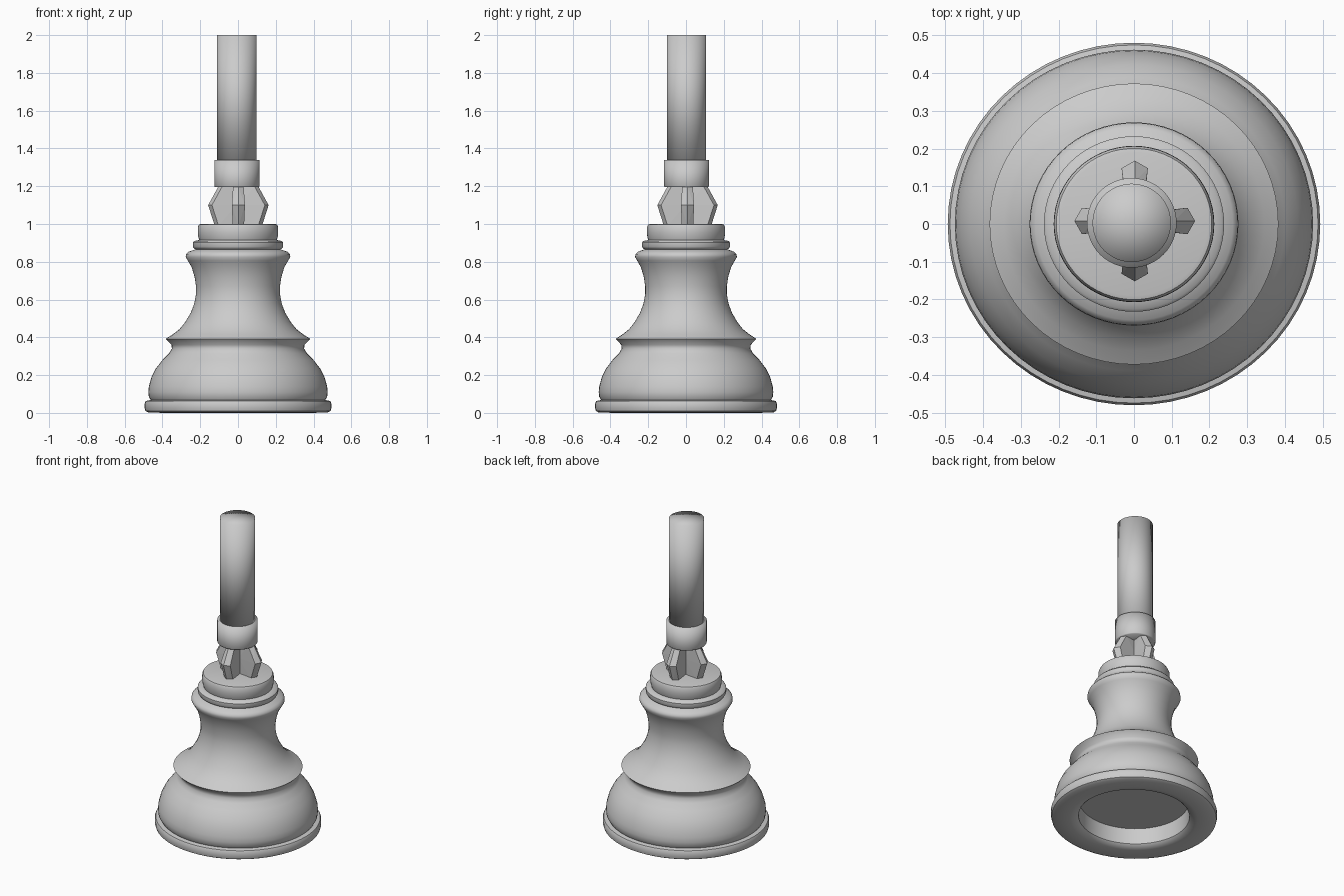
import bpy, bmesh, math
from mathutils import Matrix, Vector

if "Cube" in bpy.data.objects:
    bpy.data.objects.remove(bpy.data.objects["Cube"])


def finish(bm, name, smooth):
    bmesh.ops.remove_doubles(bm, verts=bm.verts, dist=1e-5)
    bmesh.ops.recalc_face_normals(bm, faces=bm.faces)
    me = bpy.data.meshes.new(name)
    bm.to_mesh(me)
    bm.free()
    ob = bpy.data.objects.new(name, me)
    bpy.context.collection.objects.link(ob)
    bpy.context.view_layer.objects.active = ob
    ob.select_set(True)
    if smooth:
        bpy.ops.object.shade_smooth_by_angle(angle=math.radians(smooth))
    ob.select_set(False)
    return ob


def lathe(name, profile, center=(0, 0), yscale=1.0, n=64, smooth=40):
    bm = bmesh.new()
    vs = [bm.verts.new((r, 0, z)) for r, z in profile]
    es = [bm.edges.new(p) for p in zip(vs, vs[1:])]
    bmesh.ops.spin(bm, geom=vs + es, cent=(0, 0, 0), axis=(0, 0, 1),
                   angle=math.tau, steps=n, use_duplicate=False)
    for v in bm.verts:
        v.co = Vector((v.co.x + center[0], v.co.y * yscale + center[1], v.co.z))
    return finish(bm, name, smooth)


# Turned pedestal with a recessed underside
lathe("pedestal", [
    (0, 0.12), (0.325, 0.12), (0.33, 0.02), (0.345, 0.006), (0.38, 0), (0.475, 0.002),
    (0.49, 0.01), (0.494, 0.025), (0.494, 0.05), (0.488, 0.063), (0.462, 0.068),
    (0.472, 0.085), (0.475, 0.11), (0.472, 0.14), (0.458, 0.19), (0.435, 0.235),
    (0.40, 0.28), (0.365, 0.315), (0.35, 0.34), (0.352, 0.36), (0.383, 0.392),
    (0.345, 0.416), (0.31, 0.443), (0.28, 0.48), (0.25, 0.53), (0.231, 0.58),
    (0.222, 0.63), (0.222, 0.67), (0.23, 0.72), (0.245, 0.77), (0.265, 0.805),
    (0.277, 0.825), (0.275, 0.84), (0.262, 0.853), (0.225, 0.866), (0.233, 0.87),
    (0.239, 0.88), (0.239, 0.902), (0.232, 0.91), (0.205, 0.915), (0.21, 0.93),
    (0.213, 0.955), (0.212, 0.985), (0.206, 0.997), (0.195, 1.0), (0, 1.0)],
    yscale=0.973)

# Collar and pole
axis = (-0.006, 0.003)
lathe("collar", [(0, 1.195), (0.116, 1.195), (0.119, 1.2), (0.119, 1.34), (0, 1.34)],
      axis, n=48, smooth=180)
lathe("pole", [(0, 1.3), (0.104, 1.3), (0.104, 2.0), (0, 2.0)], axis, n=48, smooth=180)

# Four faceted claws gripping the collar: z, corner radius, ridge radius, half width
levels = [(0.99, 0.105, 0.125, 0.03), (1.1, 0.14, 0.16, 0.035), (1.2, 0.085, 0.105, 0.028)]
for i, side in enumerate(("right", "back", "left", "front")):
    bm = bmesh.new()
    rings = [[bm.verts.new(p) for p in ((0.01, -w * 0.6, z), (rc, -w, z), (rr, 0, z),
                                        (rc, w, z), (0.01, w * 0.6, z))]
             for z, rc, rr, w in levels]
    for a, b in zip(rings, rings[1:]):
        for k in range(5):
            m = (k + 1) % 5
            bm.faces.new((a[k], a[m], b[m], b[k]))
    bm.faces.new(rings[0])
    bm.faces.new(rings[-1])
    bmesh.ops.triangulate(bm, faces=bm.faces)
    bm.transform(Matrix.Translation((0.002, 0.008, 0)) @ Matrix.Rotation(i * math.pi / 2, 4, 'Z'))
    finish(bm, side + "_claw", 0)
